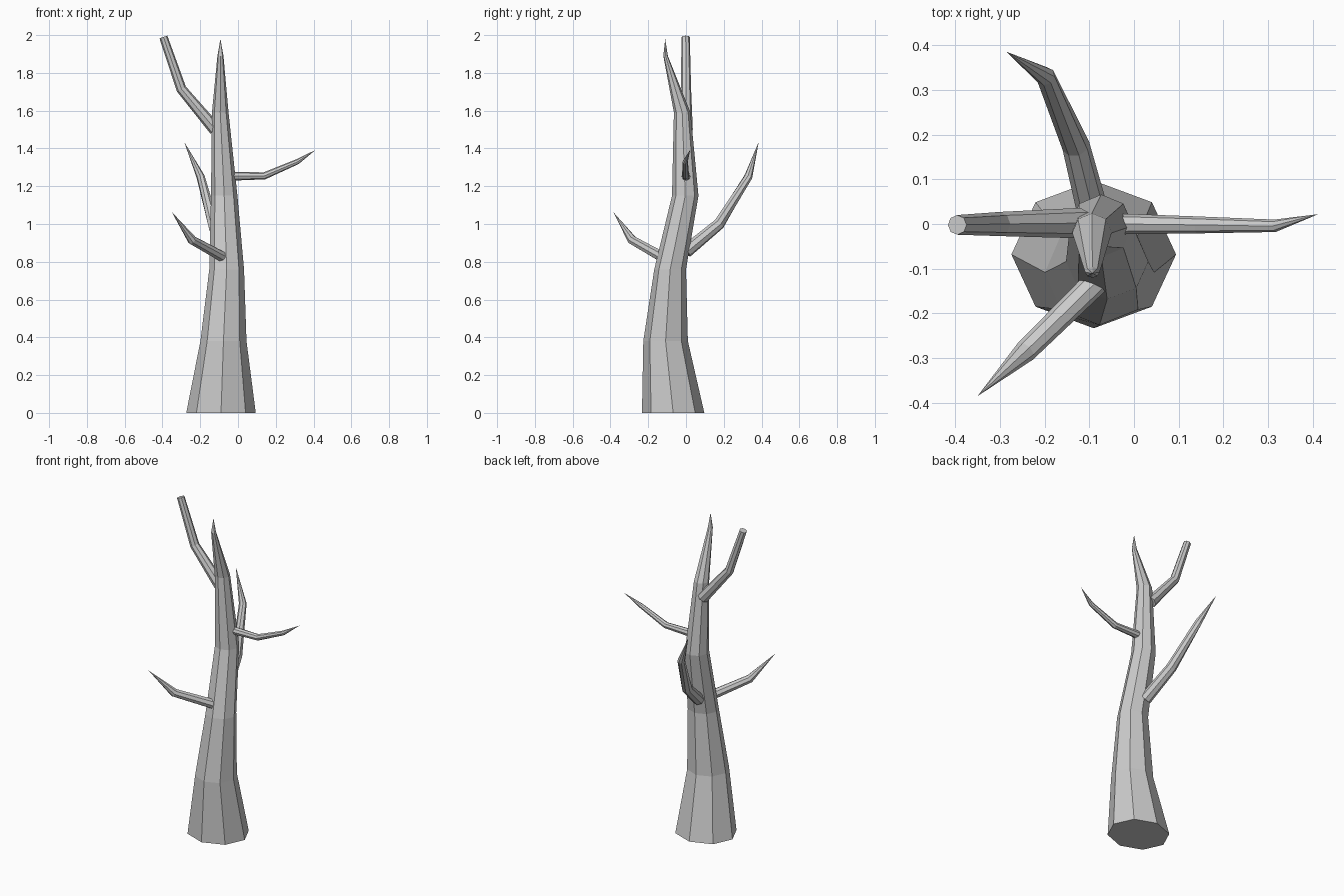
import bpy, bmesh, math
from mathutils import Vector

if "Cube" in bpy.data.objects:
    bpy.data.objects.remove(bpy.data.objects["Cube"])

SIDES = 8


def tube(name, stations, level=False, pointed=True):
    """Loft octagonal rings along (x, y, z, radius) stations; last one may be a tip."""
    pts = [Vector(s[:3]) for s in stations]
    bm = bmesh.new()
    rings = []
    for i, p in enumerate(pts):
        if pointed and i == len(pts) - 1:
            break
        a = (p - pts[i - 1]).normalized() if i else Vector()
        b = (pts[i + 1] - p).normalized() if i < len(pts) - 1 else Vector()
        t = (a + b).normalized()
        if level:
            u, v = Vector((1, 0, 0)), Vector((0, 1, 0))
        else:
            u = Vector((0, 0, 1)).cross(t).normalized()
            v = t.cross(u)
        r = stations[i][3]
        ry = stations[i][4] if len(stations[i]) > 4 else r
        rings.append([bm.verts.new(p + u * r * math.cos(k * math.tau / SIDES)
                                   + v * ry * math.sin(k * math.tau / SIDES))
                      for k in range(SIDES)])
    for lo, hi in zip(rings, rings[1:]):
        for k in range(SIDES):
            n = (k + 1) % SIDES
            bm.faces.new((lo[k], lo[n], hi[n], hi[k]))
    bm.faces.new(rings[0][::-1])
    if pointed:
        tip = bm.verts.new(pts[-1])
        for k in range(SIDES):
            bm.faces.new((rings[-1][k], rings[-1][(k + 1) % SIDES], tip))
    else:
        bm.faces.new(rings[-1])
    bmesh.ops.recalc_face_normals(bm, faces=bm.faces[:])
    me = bpy.data.meshes.new(name)
    bm.to_mesh(me)
    bm.free()
    ob = bpy.data.objects.new(name, me)
    bpy.context.collection.objects.link(ob)
    return ob


# Trunk: horizontal rings, flared base, leaning tip
tube("trunk", [
    (-0.09, -0.068, 0.00, 0.184, 0.165),
    (-0.077, -0.108, 0.38, 0.122, 0.118),
    (-0.06, -0.084, 0.76, 0.092, 0.084),
    (-0.073, -0.004, 1.15, 0.070, 0.070),
    (-0.094, -0.020, 1.59, 0.044, 0.044),
    (-0.093, -0.108, 1.89, 0.016, 0.012),
    (-0.093, -0.110, 1.98)], level=True)

# Upper left branch with a cut end
tube("upper_left_branch", [
    (-0.12, 0.002, 1.50, 0.034),
    (-0.30, 0.00, 1.715, 0.027),
    (-0.395, -0.002, 1.99, 0.022)], pointed=False)

# Right branch
tube("right_branch", [
    (-0.025, 0.00, 1.253, 0.023),
    (0.14, -0.002, 1.255, 0.019),
    (0.315, -0.004, 1.33, 0.014),
    (0.412, 0.022, 1.393)])

# Front left branch
tube("front_left_branch", [
    (-0.08, -0.125, 0.825, 0.029),
    (-0.243, -0.285, 0.915, 0.025),
    (-0.35, -0.385, 1.063)])

# Back branch
tube("back_branch", [
    (-0.085, 0.00, 0.855, 0.036),
    (-0.13, 0.175, 1.00, 0.031),
    (-0.198, 0.33, 1.25, 0.022),
    (-0.285, 0.385, 1.435)])
